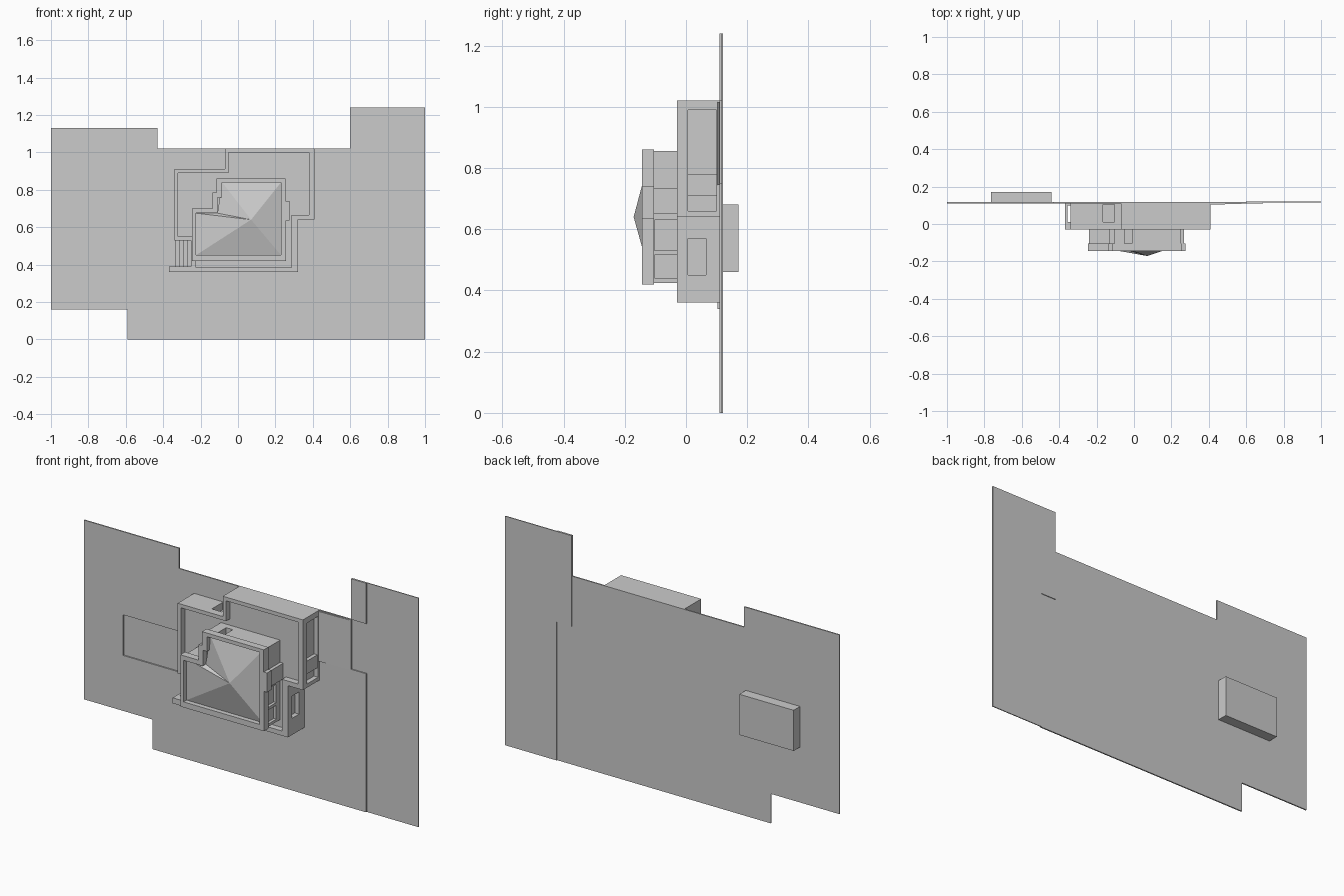
import bpy, bmesh

if "Cube" in bpy.data.objects:
    bpy.data.objects.remove(bpy.data.objects["Cube"])

# Building lies on its back: building "up" is -y, plan is drawn in x/z.

def prism(name, pts, y0, y1):
    """Extrude an x/z outline from y0 to y1."""
    bm = bmesh.new()
    f = bm.faces.new([bm.verts.new((x, y0, z)) for x, z in pts])
    r = bmesh.ops.extrude_face_region(bm, geom=[f])
    for v in r["geom"]:
        if isinstance(v, bmesh.types.BMVert):
            v.co.y = y1
    bmesh.ops.recalc_face_normals(bm, faces=bm.faces)
    me = bpy.data.meshes.new(name)
    bm.to_mesh(me)
    bm.free()
    ob = bpy.data.objects.new(name, me)
    bpy.context.collection.objects.link(ob)
    return ob

def box(name, x0, x1, y0, y1, z0, z1):
    return prism(name, [(x0, z0), (x1, z0), (x1, z1), (x0, z1)], y0, y1)

def cut(ob, *cutters):
    """Subtract cutters, then remove them."""
    for c in cutters:
        c.hide_render = True
        m = ob.modifiers.new("cut", 'BOOLEAN')
        m.operation = 'DIFFERENCE'
        m.solver = 'EXACT'
        m.object = c
        bpy.context.view_layer.objects.active = ob
        bpy.ops.object.modifier_apply(modifier=m.name)
        bpy.data.objects.remove(c)

# Ground plot with pool opening
plot = prism("plot", [(-1, .16), (-.59, .16), (-.59, 0), (.69, 0), (.69, .75), (.60, .75),
                      (.60, 1.02), (-.43, 1.02), (-.43, 1.13), (-1, 1.13)], .110, .117)
cut(plot, box("pool_cut", -.765, -.44, .05, .15, .46, .68))
box("pool_basin", -.765, -.44, .117, .172, .46, .68)

# Lower street strip and the raised patch at its corner
prism("street_strip", [(.69, 0), (1, 0), (1, 1.24), (.60, 1.24), (.60, .75), (.69, .75)],
      .116, .121)
box("raised_patch", .60, .69, .110, .116, 1.02, 1.24)

# Sloped driveway
drive = box("driveway", .40, .60, .103, .112, .745, 1.015)
for v in drive.data.vertices:
    if v.co.x > .5 and v.co.y < .11:
        v.co.y = .109
box("house_footing", -.24, .27, .103, .111, .34, .40)

# Ground storey with parapet, porch portal and window recesses
lower = prism("ground_storey", [
    (-.34, .91), (-.07, .91), (-.07, 1.02), (.41, 1.02), (.41, .64), (.32, .64), (.32, .36),
    (-.37, .36), (-.37, .39), (-.25, .39), (-.25, .53), (-.34, .53)], -.03, .111)
cut(lower,
    prism("roof_cut", [(-.32, .89), (-.05, .89), (-.05, 1.0), (.38, 1.0), (.38, .665),
                       (.285, .665), (.285, .385), (-.225, .385), (-.225, .55), (-.32, .55)],
          -.1, .004),
    box("portal_cut", -.355, -.25, .01, .10, .3, .45),
    box("east_porch_cut", .385, .5, .006, .10, .66, .99),
    box("east_window_cut", .295, .5, .006, .065, .45, .57),
    box("north_window_cut", -.165, -.105, .012, .103, .87, .95))
box("east_porch_pier", .38, .405, .004, .108, .71, .78)

# Porch steps
for i in range(4):
    box(f"porch_step_{i+1}", -.335 + i * .022, -.25, .096 - i * .014, .111, .39, .53)

# Upper storey walls with recesses
upper = prism("upper_storey", [
    (-.24, .69), (-.13, .69), (-.13, .775), (-.105, .775), (-.105, .855), (.25, .855),
    (.25, .735), (.268, .735), (.268, .65), (.25, .65), (.25, .425), (-.24, .425)],
    -.106, .006)
cut(upper,
    box("north_notch", -.05, -.01, -.103, -.03, .82, .9),
    box("east_window_a", .235, .3, -.103, -.03, .53, .63),
    box("east_window_b", .235, .3, -.103, -.03, .44, .515))

# Upper parapet ring
inner = [(-.225, .675), (-.11, .675), (-.11, .76), (-.085, .76), (-.085, .84), (.23, .84),
         (.23, .71), (.255, .71), (.255, .66), (.255, .45), (-.225, .45)]
inner = inner[:6] + [(.23, .45), (-.225, .45)]
ring = prism("upper_parapet", [
    (-.245, .70), (-.135, .70), (-.135, .785), (-.115, .785), (-.115, .86), (.255, .86),
    (.255, .74), (.275, .74), (.275, .635), (.257, .635), (.257, .42), (-.245, .42)],
    -.144, -.105)
cut(ring, prism("parapet_cut", inner, -.2, -.05))

# Hipped roof fan inside the parapet
base = [(-.225, .675), (-.11, .675), (-.085, .84), (.23, .84), (.23, .45), (-.225, .45)]
bm = bmesh.new()
apex = bm.verts.new((.07, -.171, .64))
vs = [bm.verts.new((x, -.118, z)) for x, z in base]
for i in range(len(vs)):
    bm.faces.new((apex, vs[i], vs[(i + 1) % len(vs)]))
bm.faces.new(vs)
bmesh.ops.recalc_face_normals(bm, faces=bm.faces)
me = bpy.data.meshes.new("hipped_roof")
bm.to_mesh(me)
bm.free()
bpy.context.collection.objects.link(bpy.data.objects.new("hipped_roof", me))
